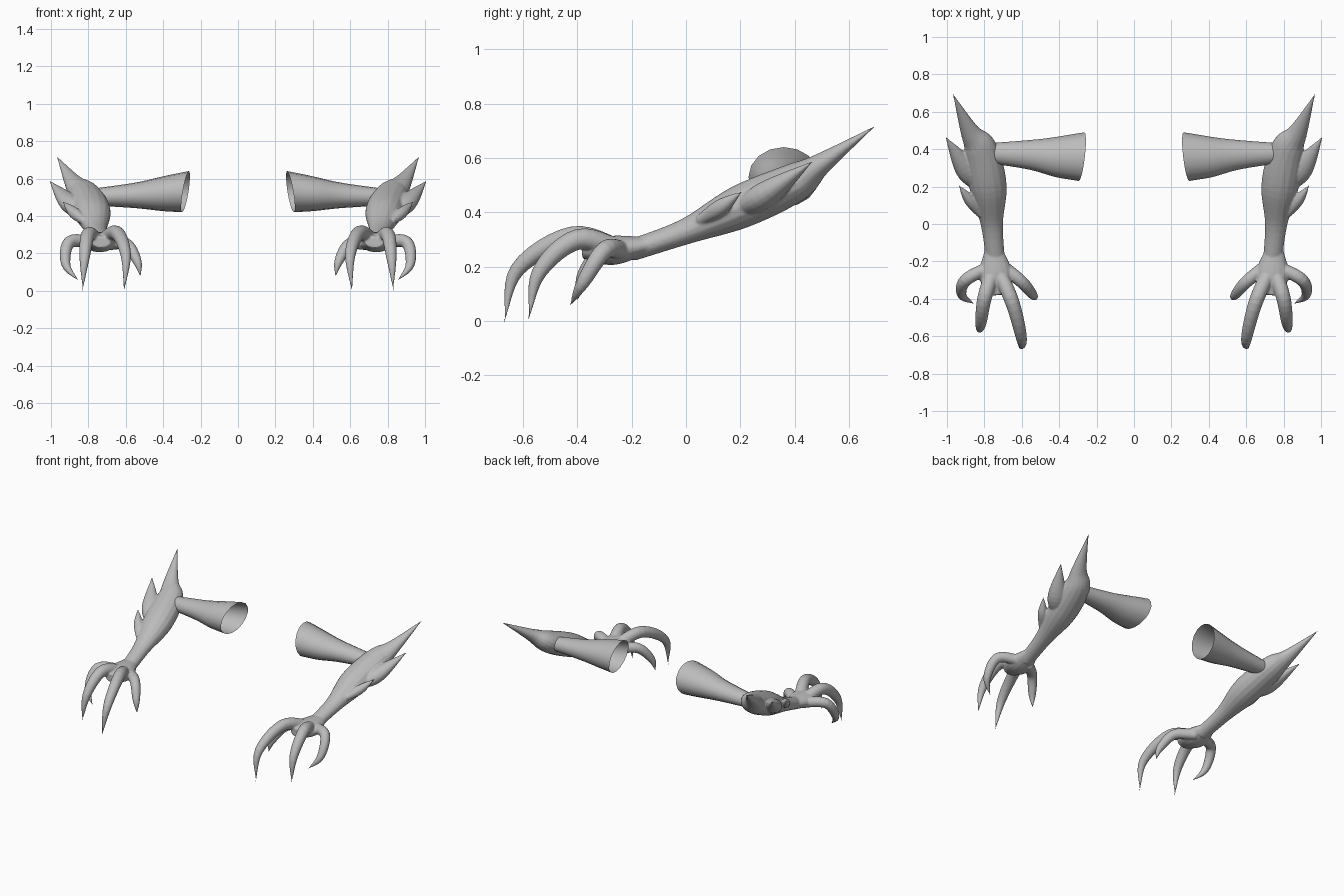
import bpy, bmesh, math
from mathutils import Vector

cube = bpy.data.objects.get("Cube")
if cube:
    bpy.data.objects.remove(cube)

skin = bpy.data.materials.new("grey_skin")
skin.use_nodes = True
grey = (0.5, 0.5, 0.5, 1)
skin.diffuse_color = grey
skin.node_tree.nodes["Principled BSDF"].inputs["Base Color"].default_value = grey

SIDEWAYS = Vector((1, 0, 0))
FORWARD = Vector((0, 1, 0))
TIP = 0.002


def smooth_path(points, steps=6):
    """Catmull-Rom curve through the given vectors."""
    ends = [2 * points[0] - points[1]], [2 * points[-1] - points[-2]]
    padded = ends[0] + points + ends[1]
    curve = []
    for before, start, end, after in zip(padded, padded[1:], padded[2:], padded[3:]):
        start_slope = (end - before) / 2
        end_slope = (after - start) / 2
        for step in range(steps):
            t = step / steps
            blend = t * t * (3 - 2 * t)
            curve.append(start.lerp(end, blend)
                         + start_slope * t * (1 - t) ** 2
                         - end_slope * t * t * (1 - t))
    return curve + [points[-1]]


def loft(bm, points, widths, side, flat=1, sides=16, open_end=False):
    """Sweep an ellipse along a smooth path; flat is its height over its width."""
    path = smooth_path([Vector(p) for p in points])
    radii = [r.x for r in smooth_path([Vector((w, 0, 0)) for w in widths])]
    rings = []
    for i, centre in enumerate(path):
        ahead = path[min(i + 1, len(path) - 1)]
        behind = path[max(i - 1, 0)]
        tangent = (ahead - behind).normalized()
        up = side.cross(tangent).normalized()
        across = tangent.cross(up)
        radius = max(radii[i], TIP)
        angles = [math.tau * k / sides for k in range(sides)]
        rings.append([bm.verts.new(centre + radius * (across * math.cos(a)
                                                      + up * flat * math.sin(a)))
                      for a in angles])
    for ring, following in zip(rings, rings[1:]):
        for k in range(sides):
            n = (k + 1) % sides
            bm.faces.new((ring[k], ring[n], following[n], following[k]))
    bm.faces.new(rings[0][::-1])
    if not open_end:
        bm.faces.new(rings[-1])


def finger(bm, points, side, thick=0.04):
    """A finger that keeps its thickness to the last joint, then sharpens to a claw."""
    last = len(points) - 1
    widths = [thick * (1 - (i / last) ** 3) for i in range(len(points))]
    loft(bm, points, widths, side)


def finish(name, bm):
    """Turn the mesh into a smooth object mirrored to the other arm."""
    bmesh.ops.recalc_face_normals(bm, faces=bm.faces)
    mesh = bpy.data.meshes.new(name)
    bm.to_mesh(mesh)
    bm.free()
    mesh.materials.append(skin)
    mesh.shade_smooth()
    part = bpy.data.objects.new(name, mesh)
    bpy.context.collection.objects.link(part)
    return part


def mirror(part):
    part.modifiers.new("other_arm", "MIRROR").use_mirror_merge = False


# Forearm from the wrist to the long elbow spike
bm = bmesh.new()
loft(bm, [(.74, -.2, .26), (.76, 0, .33), (.78, .2, .42),
          (.82, .4, .51), (.88, .5, .58), (.97, .7, .72)],
     [.05, .06, .1, .09, .05, 0], SIDEWAYS, flat=.8)

# Two smaller spikes on the outer edge
outward = SIDEWAYS - FORWARD / 2
loft(bm, [(.82, .2, .41), (.9, .3, .47), (1.01, .47, .59)], [.04, .06, 0], outward, flat=.8)
loft(bm, [(.82, .05, .37), (.88, .13, .42), (.94, .21, .48)], [.02, .03, 0], outward)

# Flat palm
loft(bm, [(.73, -.38, .26), (.74, -.27, .26), (.75, -.14, .28)],
     [.05, .09, .05], SIDEWAYS, flat=.6)

# Two long front fingers, the curled outer finger and the inner thumb
finger(bm, [(.73, -.24, .26), (.65, -.42, .31), (.6, -.62, .19), (.61, -.67, -.01)], SIDEWAYS)
finger(bm, [(.75, -.24, .26), (.8, -.4, .3), (.82, -.54, .18), (.83, -.58, 0)], SIDEWAYS)
finger(bm, [(.77, -.23, .26), (.9, -.3, .26), (.92, -.38, .14), (.85, -.43, .05)],
       FORWARD + SIDEWAYS / 2, thick=.035)
finger(bm, [(.71, -.22, .25), (.6, -.31, .25), (.54, -.38, .16), (.52, -.4, .07)],
       SIDEWAYS - FORWARD, thick=.035)
claw_arm = finish("forearm_and_claw", bm)

# Fuse the limbs into one soft skin
fuse = claw_arm.modifiers.new("fuse", "REMESH")
fuse.mode = "VOXEL"
fuse.voxel_size = 0.005
fuse.use_smooth_shade = True
soften = claw_arm.modifiers.new("soften", "SMOOTH")
soften.factor = 0.5
soften.iterations = 6
mirror(claw_arm)

# Upper arm: an open sleeve flaring to a slanted shoulder rim
bm = bmesh.new()
loft(bm, [(.8, .38, .5), (.55, .37, .51), (.4, .36, .52), (.28, .36, .53)],
     [.05, .08, .11, .13], FORWARD, flat=.85, open_end=True)
rim = Vector((.28, .36, .53))
for v in bm.verts:
    offset = v.co - rim
    closeness = max(0, 1 - offset.x * 3)
    v.co.x -= closeness * (offset.z / 4 + offset.y / 8)
mirror(finish("upper_arm", bm))
